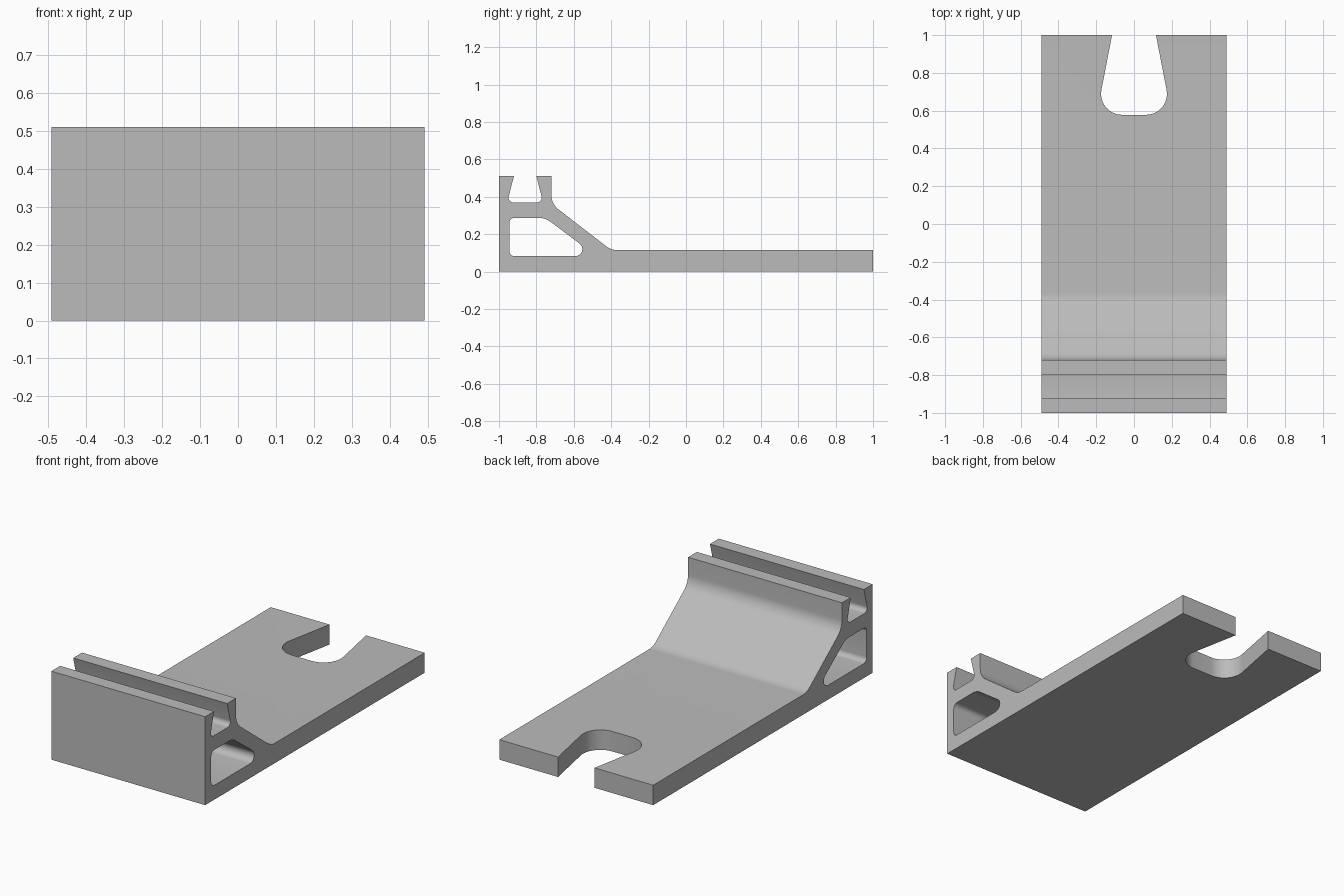
import bpy, bmesh, math
from mathutils import Vector

if "Cube" in bpy.data.objects:
    bpy.data.objects.remove(bpy.data.objects["Cube"])

HALF_W = 0.491


def rounded(corners, seg=8):
    """Turn (a, b, radius) corners into an outline with true arc fillets."""
    out = []
    n = len(corners)
    for i, (a, b, r) in enumerate(corners):
        p = Vector((a, b))
        if r == 0:
            out.append(p)
            continue
        u = (Vector(corners[i - 1][:2]) - p).normalized()
        v = (Vector(corners[(i + 1) % n][:2]) - p).normalized()
        half = u.angle(v) / 2
        bis = (u + v).normalized()
        centre = p + bis * (r / math.sin(half))
        sweep = math.pi / 2 - half
        side = (u - bis * u.dot(bis)).normalized()
        for k in range(seg + 1):
            t = sweep * (1 - 2 * k / seg)
            out.append(centre + r * (side * math.sin(t) - bis * math.cos(t)))
    return out


def prism(name, outline, place, lo, hi):
    """Extrude an outline between lo and hi; place maps (a, b, depth) to xyz."""
    bm = bmesh.new()
    face = bm.faces.new([bm.verts.new(place(a, b, lo)) for a, b in outline])
    ext = bmesh.ops.extrude_face_region(bm, geom=[face])
    shift = Vector(place(0, 0, hi)) - Vector(place(0, 0, lo))
    bmesh.ops.translate(bm, vec=shift,
                        verts=[g for g in ext["geom"] if isinstance(g, bmesh.types.BMVert)])
    bmesh.ops.recalc_face_normals(bm, faces=bm.faces)
    mesh = bpy.data.meshes.new(name)
    bm.to_mesh(mesh)
    bm.free()
    obj = bpy.data.objects.new(name, mesh)
    bpy.context.collection.objects.link(obj)
    return obj


def along_x(a, b, d):
    return (d, a, b)


def along_z(a, b, d):
    return (a, b, d)


# Side profile: base plate, sloped rib and dovetail groove on top
bracket = prism("bracket", rounded([
    (-1, 0, 0), (1, 0, 0), (1, 0.115, 0),
    (-0.40, 0.115, 0.1), (-0.72, 0.362, 0.1), (-0.72, 0.51, 0),
    (-0.80, 0.51, 0), (-0.764, 0.37, 0.025),
    (-0.956, 0.37, 0.025), (-0.92, 0.51, 0), (-1, 0.51, 0),
]), along_x, -HALF_W, HALF_W)

# Hollow channel running the full width
channel = prism("channel_cutter", rounded([
    (-0.945, 0.083, 0.028), (-0.48, 0.083, 0.037),
    (-0.752, 0.287, 0.1), (-0.945, 0.287, 0.028),
]), along_x, -0.6, 0.6)

# Keyhole slot open at the back edge
slot = prism("slot_cutter", rounded([
    (-0.097, 1.1, 0), (-0.198, 0.578, 0.111),
    (0.198, 0.578, 0.111), (0.097, 1.1, 0),
], 12), along_z, -0.1, 0.25)

# Cut the channel and the slot
bpy.context.view_layer.objects.active = bracket
bracket.select_set(True)
for cutter in (channel, slot):
    mod = bracket.modifiers.new(cutter.name, "BOOLEAN")
    mod.operation = "DIFFERENCE"
    mod.solver = "EXACT"
    mod.object = cutter
    bpy.ops.object.modifier_apply(modifier=mod.name)
    bpy.data.objects.remove(cutter)

# Plain grey finish, smooth fillets with sharp edges kept
grey = bpy.data.materials.new("grey")
grey.diffuse_color = (0.5, 0.5, 0.5, 1)
grey.use_nodes = True
grey.node_tree.nodes["Principled BSDF"].inputs["Base Color"].default_value = grey.diffuse_color
bracket.data.materials.clear()
bracket.data.materials.append(grey)
bpy.ops.object.shade_smooth_by_angle(angle=math.radians(30))
